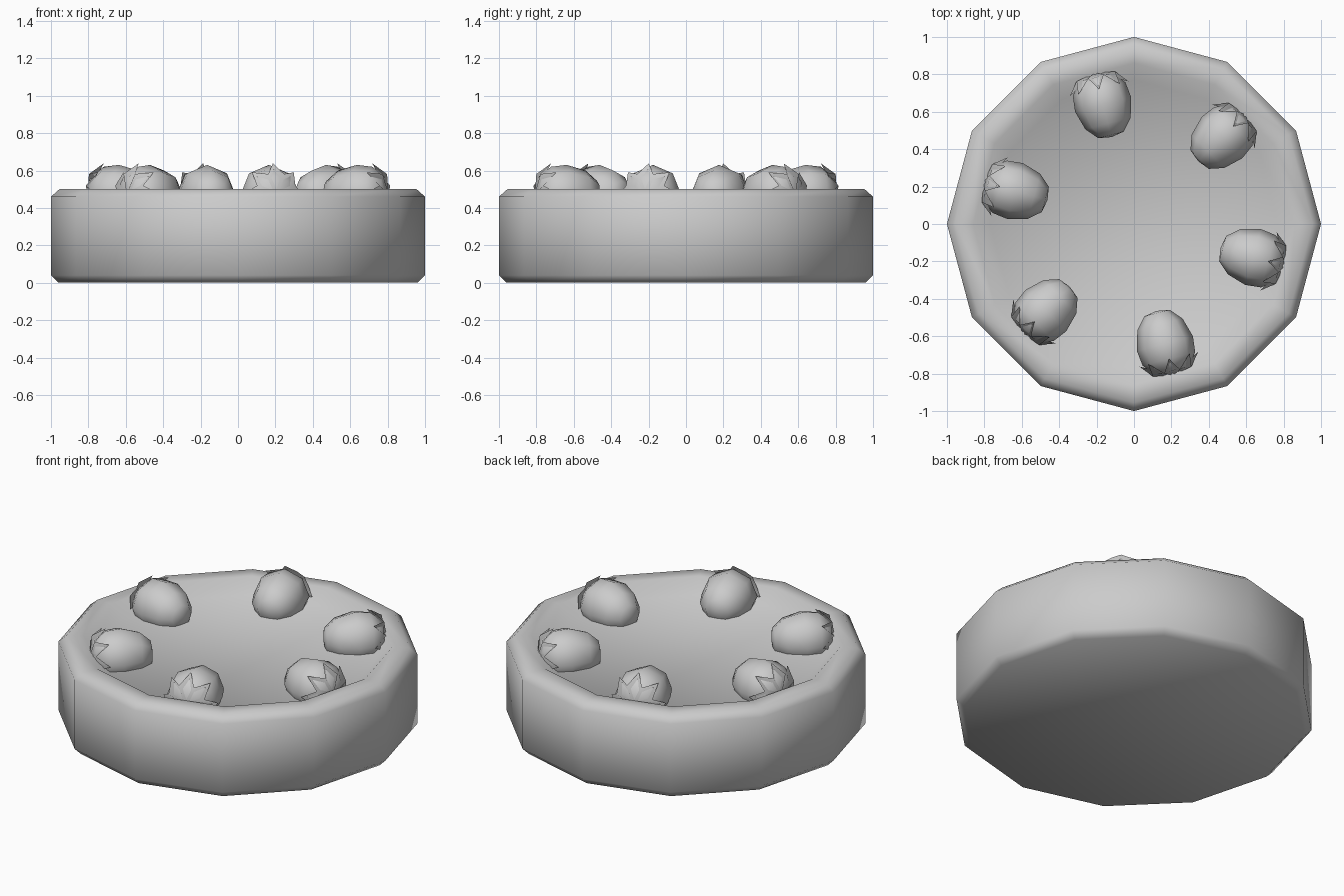
import bpy, bmesh
from math import sin, cos, pi, radians
from mathutils import Matrix

cube = bpy.data.objects.get("Cube")
if cube:
    bpy.data.objects.remove(cube, do_unlink=True)

grey = bpy.data.materials.new("plain_grey")
grey.use_nodes = True
colour = (0.6, 0.6, 0.6, 1)
grey.diffuse_color = colour
grey.node_tree.nodes["Principled BSDF"].inputs["Base Color"].default_value = colour


def finish(bm, name, closed=True):
    """Turn a bmesh into a smooth grey object."""
    if closed:
        bmesh.ops.recalc_face_normals(bm, faces=bm.faces)
    mesh = bpy.data.meshes.new(name)
    bm.to_mesh(mesh)
    bm.free()
    mesh.materials.append(grey)
    mesh.shade_smooth()
    obj = bpy.data.objects.new(name, mesh)
    bpy.context.collection.objects.link(obj)
    return obj


def lathe(name, profile, sides, fill_caps):
    """Revolve (radius, height) points around z."""
    bm = bmesh.new()
    rings = [[bm.verts.new((r * cos(2 * pi * i / sides), r * sin(2 * pi * i / sides), z))
              for i in range(sides)] for r, z in profile]
    for low, high in zip(rings, rings[1:]):
        for i in range(sides):
            j = (i + 1) % sides
            bm.faces.new((low[i], low[j], high[j], high[i]))
    if fill_caps:
        bm.faces.new(rings[0])
        bm.faces.new(rings[-1])
    bmesh.ops.remove_doubles(bm, verts=bm.verts, dist=1e-5)
    return finish(bm, name)


def calyx(name, leaves):
    """Pointed leaves folded back around the wide end of a berry."""
    bm = bmesh.new()
    centre = bm.verts.new((0, 0, 0.355))
    ring = []
    for i in range(2 * leaves):
        r, z = (0.163, 0.265) if i % 2 == 0 else (0.115, 0.335)
        a = pi * i / leaves
        ring.append(bm.verts.new((r * cos(a), r * sin(a), z)))
    for i in range(leaves):
        # each leaf is a kite from the centre to its tip
        bm.faces.new((centre, ring[2 * i - 1], ring[2 * i], ring[2 * i + 1]))
    return finish(bm, name, closed=False)


# Twelve-sided cake with bevelled edges and a shallow sunken top
lathe("cake", [(0.96, 0), (1, 0.04), (1, 0.46), (0.955, 0.5),
               (0.86, 0.502), (0.77, 0.43)], 12, True)

# Ring of strawberries lying with their tips toward the centre
berry_profile = [(0, 0), (0.07, 0.012), (0.125, 0.075), (0.155, 0.18),
                 (0.145, 0.265), (0.095, 0.33), (0, 0.345)]
for k in range(6):
    place = (Matrix.Translation((0, 0, 0.475))
             @ Matrix.Rotation(radians(44.5 + 60 * k), 4, "Z")
             @ Matrix.Translation((0.48, 0, 0))
             @ Matrix.Rotation(pi / 2, 4, "Y"))
    lathe(f"strawberry_{k + 1}", berry_profile, 8, False).matrix_world = place
    calyx(f"strawberry_leaves_{k + 1}", 8).matrix_world = place
